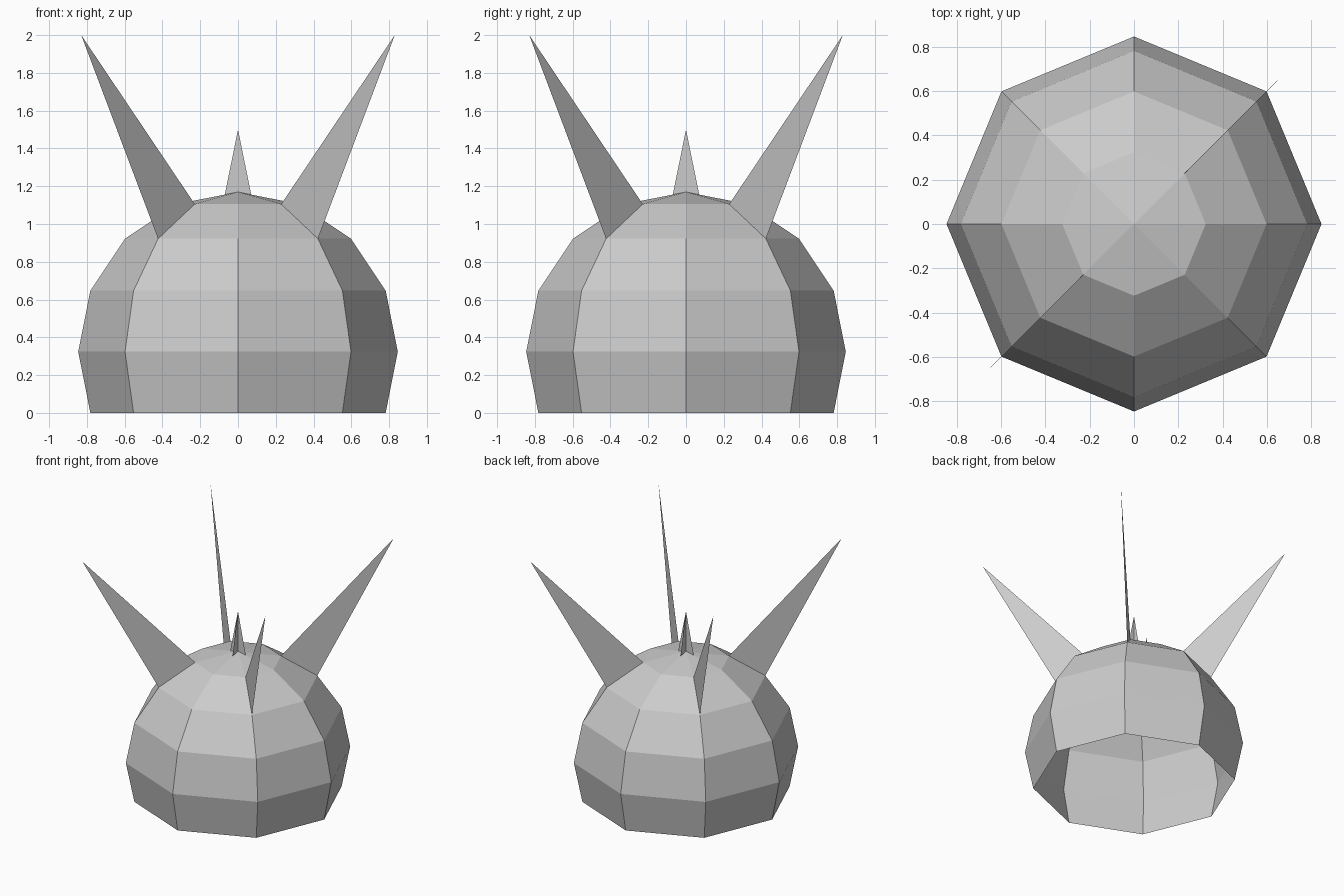
import bpy, bmesh
from math import sin, cos, radians

if "Cube" in bpy.data.objects:
    bpy.data.objects.remove(bpy.data.objects["Cube"])

R = 0.846                       # dome sphere radius
CZ = R * sin(radians(22.5))     # sphere centre height, so the cut rim sits on z = 0


def add_object(name, bm):
    mesh = bpy.data.meshes.new(name)
    bm.to_mesh(mesh)
    bm.free()
    obj = bpy.data.objects.new(name, mesh)
    bpy.context.collection.objects.link(obj)
    return obj


def radial_fin(name, angle, profile):
    """Flat triangular fin in a vertical plane; profile is (radius, height) points."""
    a = radians(angle)
    bm = bmesh.new()
    bm.faces.new([bm.verts.new((r * cos(a), r * sin(a), z)) for r, z in profile])
    add_object(name, bm)


# Hollow dome: low-poly sphere, open below the base rim
bm = bmesh.new()
bmesh.ops.create_uvsphere(bm, u_segments=8, v_segments=8, radius=R)
bmesh.ops.translate(bm, verts=bm.verts, vec=(0, 0, CZ))
bmesh.ops.delete(bm, geom=[v for v in bm.verts if v.co.z < -0.01], context='VERTS')
add_object("dome", bm)


def ridge(lat):
    """Point on a dome ridge at a given latitude."""
    return R * cos(radians(lat)), CZ + R * sin(radians(lat))


# Four tall fins growing from the diagonal ridges
for i in range(4):
    radial_fin(f"tall_fin_{i + 1}", 45 + 90 * i,
               [ridge(45), (0.83 * 2 ** 0.5, 2.0), ridge(67.5)])

# Small crossed spike on the crown
top = CZ + R
for i in range(4):
    radial_fin(f"crown_fin_{i + 1}", 90 * i,
               [(0, top), (0.07, top - 0.014), (0, 1.5)])
